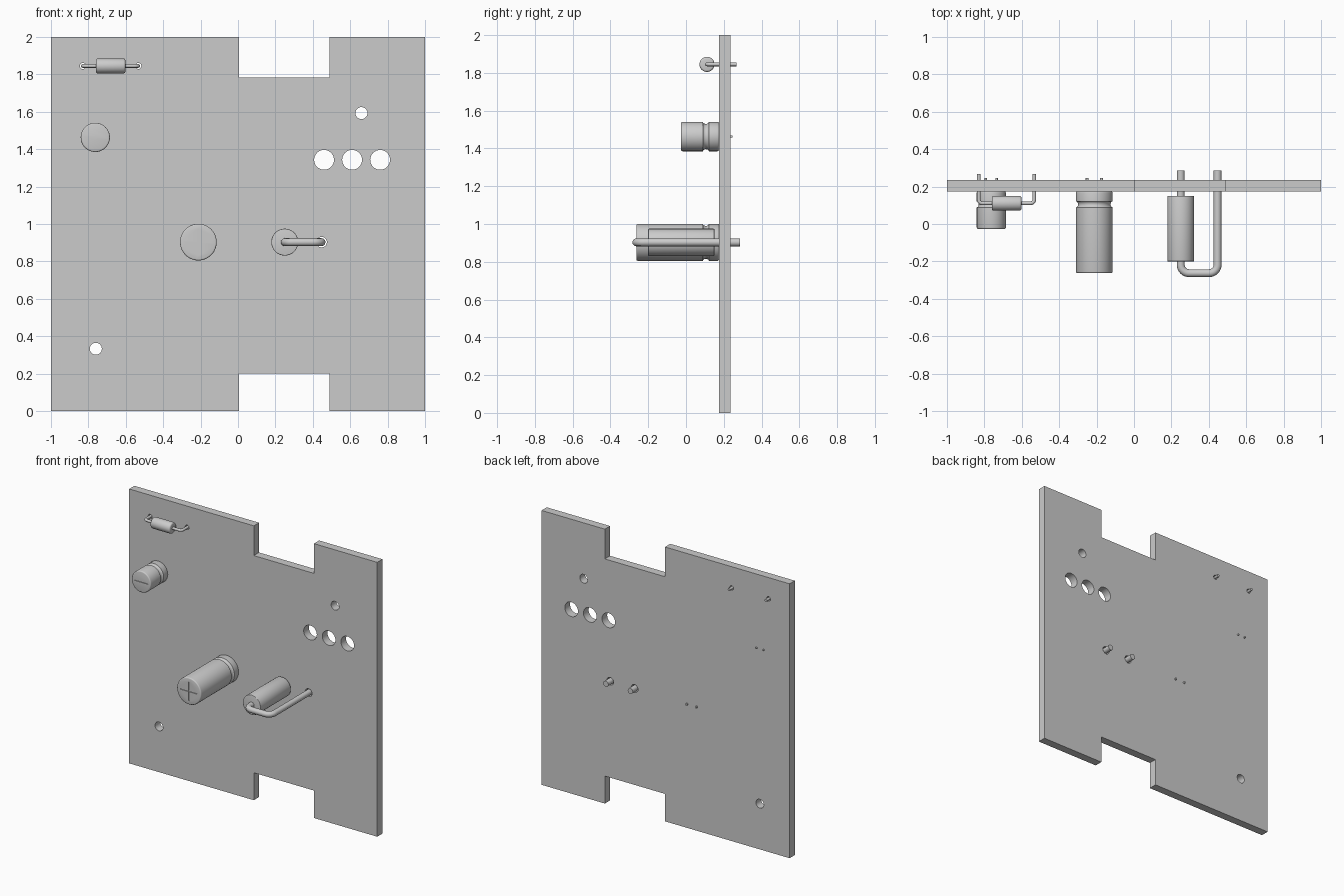
import bpy, bmesh, math
from mathutils import Vector

if "Cube" in bpy.data.objects:
    bpy.data.objects.remove(bpy.data.objects["Cube"])

BOARD_Y, HALF = 0.205, 0.03


def smooth(ob, angle=35):
    bpy.ops.object.select_all(action='DESELECT')
    ob.select_set(True)
    bpy.context.view_layer.objects.active = ob
    if ob.type == 'CURVE':
        bpy.ops.object.convert(target='MESH')
        ob = bpy.context.object
    bpy.ops.object.shade_smooth_by_angle(angle=math.radians(angle))
    return ob


def lathe(name, profile, centre, axis='Y', n=48):
    """Revolve (position, radius) pairs around an axis through centre."""
    bm = bmesh.new()
    rings = []
    for t, r in profile:
        ring = []
        for i in range(n):
            a = 2 * math.pi * i / n
            c, s = r * math.cos(a), r * math.sin(a)
            off = Vector((c, t, s)) if axis == 'Y' else Vector((t, c, s))
            ring.append(bm.verts.new(Vector(centre) + off))
        rings.append(ring)
    for a, b in zip(rings, rings[1:]):
        for i in range(n):
            j = (i + 1) % n
            bm.faces.new((a[i], a[j], b[j], b[i]))
    bm.faces.new(rings[0])
    bm.faces.new(rings[-1])
    bmesh.ops.recalc_face_normals(bm, faces=bm.faces)
    me = bpy.data.meshes.new(name)
    bm.to_mesh(me)
    bm.free()
    ob = bpy.data.objects.new(name, me)
    bpy.context.collection.objects.link(ob)
    return smooth(ob)


def round_ends(a, b, r, e):
    """Cylinder profile with rounded end edges."""
    q = [math.radians(d) for d in (0, 30, 60, 90)]
    start = [(a + e - e * math.cos(t), r - e + e * math.sin(t)) for t in q]
    end = [(b - e + e * math.cos(t), r - e + e * math.sin(t)) for t in reversed(q)]
    return start, end


def wire(name, pts, r, bend=0.0):
    """Round wire along points, with filleted right-angle corners."""
    pts = [Vector(p) for p in pts]
    path = [pts[0]]
    for p0, p1, p2 in zip(pts, pts[1:], pts[2:]):
        u, v = (p0 - p1).normalized(), (p2 - p1).normalized()
        c = p1 + (u + v) * bend
        for k in range(9):
            t = math.pi / 2 * k / 8
            path.append(c - v * bend * math.cos(t) - u * bend * math.sin(t))
    path.append(pts[-1])
    cu = bpy.data.curves.new(name, 'CURVE')
    cu.dimensions = '3D'
    cu.bevel_depth, cu.bevel_resolution, cu.use_fill_caps = r, 4, True
    sp = cu.splines.new('POLY')
    sp.points.add(len(path) - 1)
    for p, q in zip(sp.points, path):
        p.co = (*q, 1)
    ob = bpy.data.objects.new(name, cu)
    bpy.context.collection.objects.link(ob)
    return smooth(ob)


# Circuit board: notched outline with drilled holes
outline = [(-1, 0), (0.005, 0), (0.005, 0.2), (0.49, 0.2), (0.49, 0), (1, 0),
           (1, 2), (0.49, 2), (0.49, 1.783), (0.005, 1.783), (0.005, 2), (-1, 2)]
holes = [(0.66, 1.593, 0.032), (-0.76, 0.333, 0.032),
         (0.46, 1.343, 0.053), (0.61, 1.343, 0.053), (0.76, 1.343, 0.053),
         (-0.83, 1.845, 0.016), (-0.533, 1.845, 0.016),
         (0.25, 0.903, 0.028), (0.447, 0.903, 0.028)]
loops = [outline]
for x, z, r in holes:
    loops.append([(x + r * math.cos(i * math.pi / 16), z + r * math.sin(i * math.pi / 16))
                  for i in range(32)])
cu = bpy.data.curves.new('circuit_board', 'CURVE')
cu.dimensions, cu.fill_mode, cu.extrude = '2D', 'BOTH', HALF
for loop in loops:
    sp = cu.splines.new('POLY')
    sp.points.add(len(loop) - 1)
    for p, (x, z) in zip(sp.points, loop):
        p.co = (x, z, 0, 1)
    sp.use_cyclic_u = True
board = bpy.data.objects.new('circuit_board', cu)
board.rotation_euler.x = math.pi / 2
board.location.y = BOARD_Y
bpy.context.collection.objects.link(board)
smooth(board)


# Capacitors: can with crimp groove, scored vent and two pins
def capacitor(name, x, z, r, front, pin_gap, pin_r, cross):
    back = BOARD_Y - HALF
    start, end = round_ends(front, back, r, 0.008)
    groove = [(0.105 + 0.016 * math.cos(t), r - 0.011 * math.sin(t))
              for t in [math.pi * (1 - k / 8) for k in range(9)]]
    can = lathe(name + '_can', start + groove + end, (x, 0, z))
    arms = [(1.4 * r, 0.006)] + ([(0.006, 1.4 * r)] if cross else [])
    for w, h in arms:
        bpy.ops.mesh.primitive_cube_add(size=1, location=(x, front, z))
        cutter = bpy.context.object
        cutter.scale = (w, 0.01, h)
        cutter.hide_render = True
        mod = can.modifiers.new('vent', 'BOOLEAN')
        mod.operation, mod.solver, mod.object = 'DIFFERENCE', 'EXACT', cutter
        bpy.context.view_layer.objects.active = can
        bpy.ops.object.modifier_apply(modifier=mod.name)
        bpy.data.objects.remove(cutter)
    smooth(can)
    for side, s in (('left', -1), ('right', 1)):
        px = x + s * pin_gap / 2
        wire(f'{name}_{side}_pin', [(px, back - 0.01, z), (px, 0.245, z)], pin_r)


capacitor('large_capacitor', -0.212, 0.903, 0.098, -0.263, 0.077, 0.008, True)
capacitor('small_capacitor', -0.763, 1.463, 0.078, -0.027, 0.058, 0.006, False)

# Small component lying along the board, with bent leads
start, end = round_ends(-0.079, 0.079, 0.04, 0.01)
lathe('axial_component_body', start + end, (-0.681, 0.111, 1.845), 'X', 32)
wire('axial_component_leads', [(-0.83, 0.267, 1.845), (-0.83, 0.111, 1.845),
                               (-0.533, 0.111, 1.845), (-0.533, 0.267, 1.845)], 0.01, 0.02)

# Upright component with a lead looped back to the board
start, end = round_ends(-0.2, 0.15, 0.072, 0.004)
lathe('upright_component_body', start + end, (0.25, 0, 0.903))
wire('upright_component_lead', [(0.25, 0.285, 0.903), (0.25, -0.263, 0.903),
                                (0.447, -0.263, 0.903), (0.447, 0.285, 0.903)], 0.021, 0.045)
